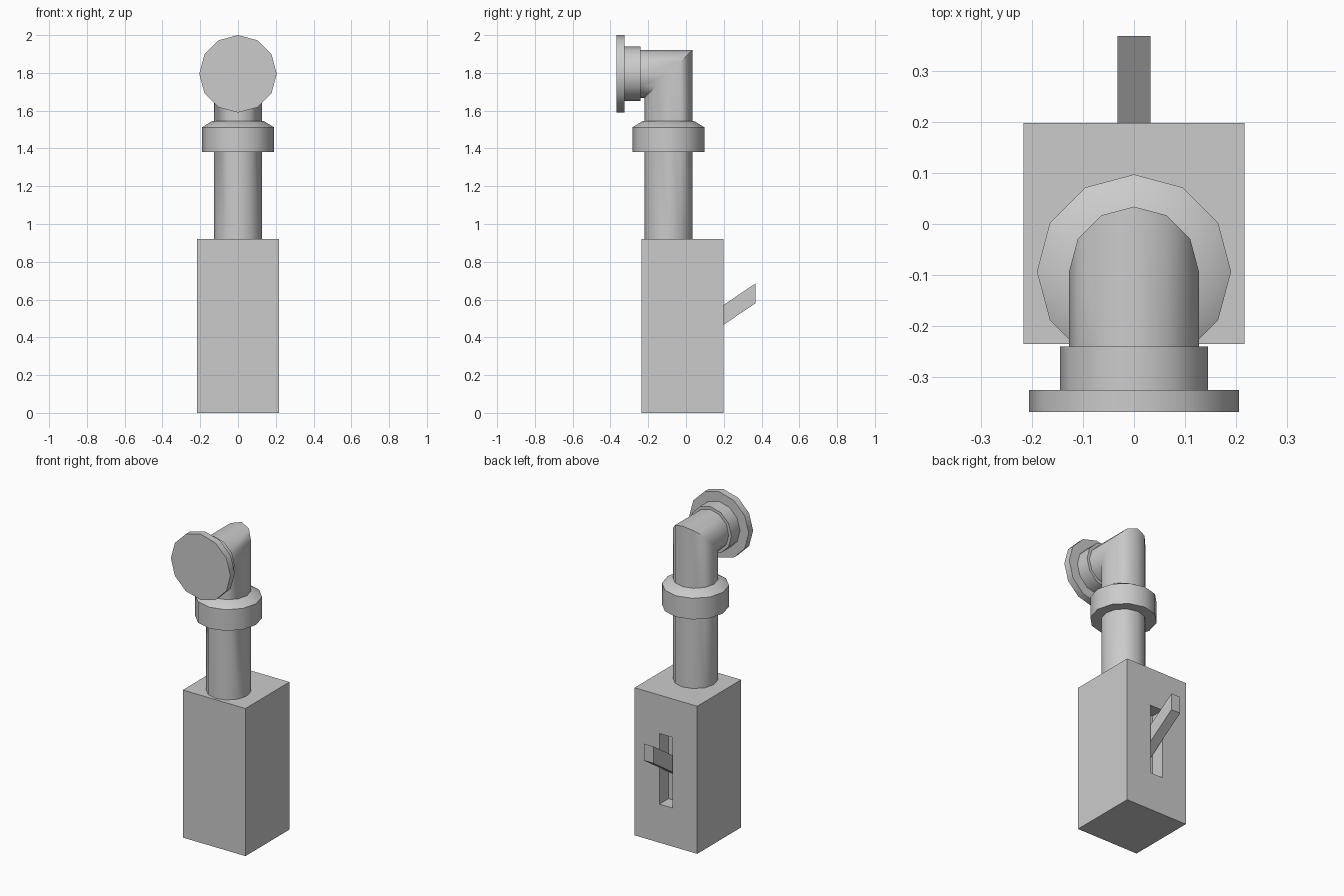
import bpy, bmesh, math
from mathutils import Vector

cube = bpy.data.objects.get("Cube")
if cube:
    bpy.data.objects.remove(cube, do_unlink=True)

grey = bpy.data.materials.new("plain_grey")
grey.use_nodes = True
colour = (0.6, 0.6, 0.6, 1)
grey.diffuse_color = colour
grey.node_tree.nodes["Principled BSDF"].inputs["Base Color"].default_value = colour

SIDES = 12
PIPE_Y, PIPE_Z, PIPE_R = -0.093, 1.795, 0.127   # axes and radius of the bent pipe
CIRCLE = [(math.sin(2 * math.pi * i / SIDES), math.cos(2 * math.pi * i / SIDES))
          for i in range(SIDES)]


def finish(name, bm, smooth=False):
    bmesh.ops.recalc_face_normals(bm, faces=bm.faces[:])
    mesh = bpy.data.meshes.new(name)
    bm.to_mesh(mesh)
    bm.free()
    mesh.materials.append(grey)
    obj = bpy.data.objects.new(name, mesh)
    bpy.context.collection.objects.link(obj)
    if smooth:
        bpy.ops.object.select_all(action='DESELECT')
        obj.select_set(True)
        bpy.context.view_layer.objects.active = obj
        bpy.ops.object.shade_smooth_by_angle(angle=math.radians(38))
    return obj


def loft(name, rings):
    """Skin a closed solid through equal rings of points."""
    bm = bmesh.new()
    loops = [[bm.verts.new(p) for p in ring] for ring in rings]
    for a, b in zip(loops, loops[1:]):
        for i in range(SIDES):
            j = (i + 1) % SIDES
            bm.faces.new((a[i], a[j], b[j], b[i]))
    bm.faces.new(loops[0])
    bm.faces.new(loops[-1])
    return finish(name, bm, smooth=True)


def upright(r, z):
    return [(r * u, PIPE_Y + r * v, z) for u, v in CIRCLE]


def facing(r, y):
    return [(r * u, y, PIPE_Z + r * v) for u, v in CIRCLE]


def block(low, high):
    bm = bmesh.new()
    bmesh.ops.create_cube(bm, size=1)
    low, high = Vector(low), Vector(high)
    for v in bm.verts:
        v.co = (low + high) / 2 + v.co * (high - low)
    return bm


# Base box with a recessed slot in its back
bm = block((-0.216, -0.235, 0), (0.216, 0.198, 0.92))
bm.normal_update()
back = max(bm.faces, key=lambda f: f.calc_center_median().y)
bmesh.ops.inset_individual(bm, faces=[back], thickness=0.1)
for v in back.verts:
    v.co.x = math.copysign(0.045, v.co.x)
    v.co.z = 0.68 if v.co.z > 0.46 else 0.24
bm.normal_update()
bmesh.ops.inset_individual(bm, faces=[back], thickness=0, depth=-0.09)
finish("base_box", bm)

# Slanted lever rising out of the slot
bm = block((-0.032, 0.108, 0.405), (0.032, 0.368, 0.51))
for v in bm.verts:
    v.co.z += (v.co.y - 0.108) * 0.675
finish("lever", bm)

# Pipe with a mitred bend towards the front
mitre = [(PIPE_R * u, PIPE_Y + PIPE_R * v, PIPE_Z + PIPE_R * v) for u, v in CIRCLE]
loft("bent_pipe", [upright(PIPE_R, 0.92), mitre, facing(PIPE_R, -0.24)])

# Collar with a sloping top
loft("collar", [upright(0.19, 1.38), upright(0.19, 1.512), upright(0.137, 1.545)])

# Mouth ring and front disc
loft("mouth_ring", [facing(0.145, -0.24), facing(0.145, -0.325)])
loft("front_disc", [facing(0.205, -0.325), facing(0.205, -0.368)])
